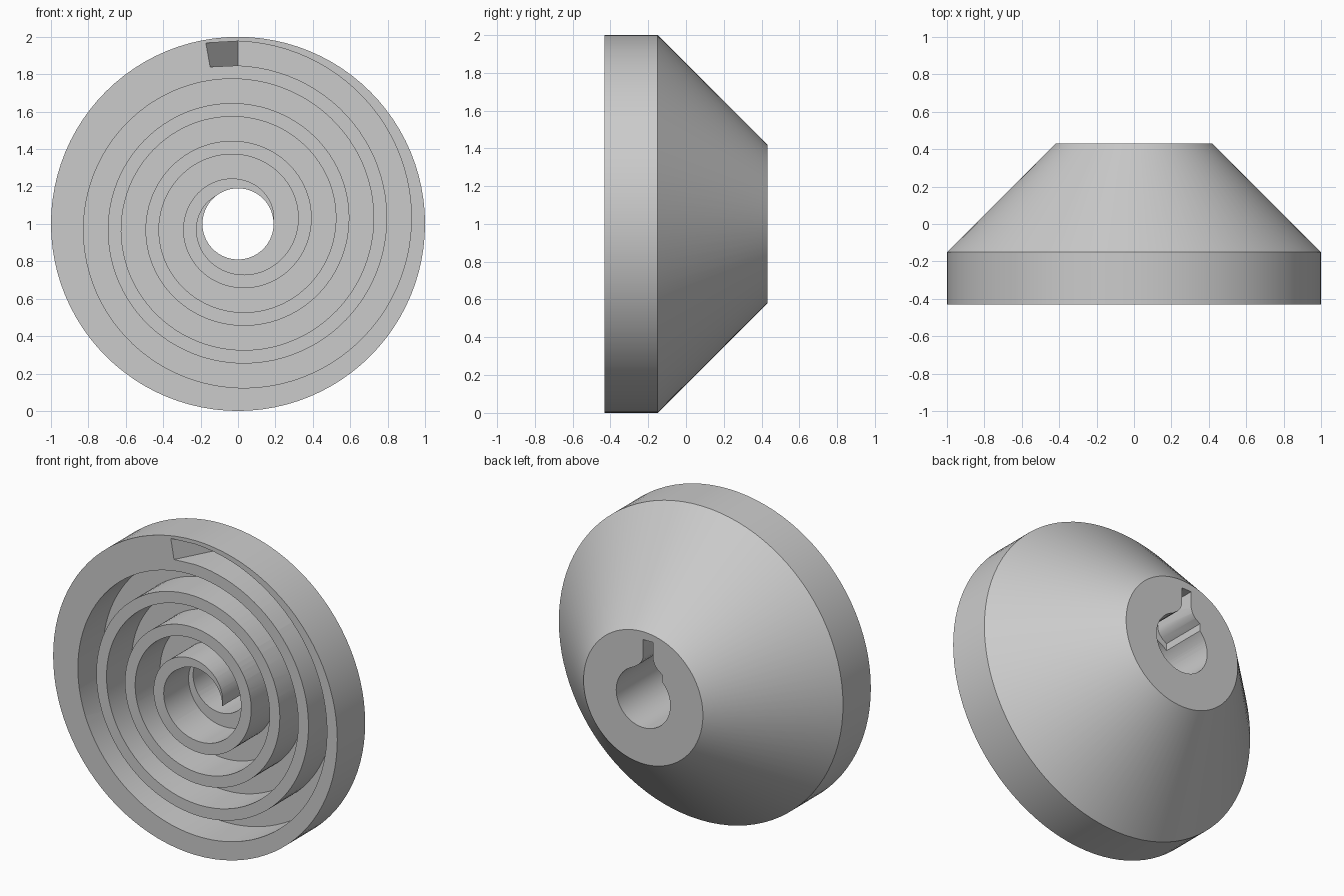
import bpy, bmesh, math

if "Cube" in bpy.data.objects:
    bpy.data.objects.remove(bpy.data.objects["Cube"])

FRONT, BACK = -0.43, 0.43
SEG = 96


def make_object(name, bm):
    bmesh.ops.recalc_face_normals(bm, faces=bm.faces)
    mesh = bpy.data.meshes.new(name)
    bm.to_mesh(mesh)
    bm.free()
    ob = bpy.data.objects.new(name, mesh)
    bpy.context.collection.objects.link(ob)
    return ob


def skin(name, rings, closed):
    """Join successive rings of points into a tube, looped or capped."""
    bm = bmesh.new()
    rows = [[bm.verts.new(p) for p in ring] for ring in rings]
    n, k = len(rows), len(rows[0])
    for i in range(n if closed else n - 1):
        a, b = rows[i], rows[(i + 1) % n]
        for j in range(k):
            bm.faces.new((a[j], a[(j + 1) % k], b[(j + 1) % k], b[j]))
    if not closed:
        bm.faces.new(rows[0])
        bm.faces.new(rows[-1])
    return make_object(name, bm)


def polar(r, turn, y):
    """Point at radius r, clockwise from the top as seen from the front."""
    a = turn * math.tau
    return (r * math.sin(a), y, 1 + r * math.cos(a))


# Conical body with through bore
profile = [(0.19, FRONT), (1.0, FRONT), (1.0, -0.15), (0.42, BACK), (0.19, BACK)]
body = skin("scroll_plate",
            [[polar(r, i / SEG, y) for r, y in profile] for i in range(SEG)], True)

# Spiral groove: ramps in at the outer end, runs into the bore at the inner end
PITCH, WIDTH, DEPTH, START = 0.202, 0.13, 0.25, -0.028
turns = [START] + [i / SEG for i in range(4 * SEG + 1)]
rings = []
for t in turns:
    outer = 0.977 - PITCH * t
    inner = outer - WIDTH
    floor = FRONT + (DEPTH if t >= 0 else 0.0)
    top = FRONT - 0.1
    rings.append([polar(outer, t, top), polar(outer, t, floor),
                  polar(inner, t, floor), polar(inner, t, top)])
groove = skin("groove_cutter", rings, False)

# Blind keyway with flared mouth in the back of the bore
half = [(0.035, 0.37), (0.035, 0.26), (0.045, 0.23), (0.065, 0.205), (0.1, 0.18), (0.1, 0.1)]
outline = half + [(-x, z) for x, z in reversed(half)]
keyway = skin("keyway_cutter",
              [[(x - 0.035, y, 1 + z) for x, z in outline] for y in (BACK - 0.3, BACK + 0.1)],
              False)

# Cut and clean up
bpy.context.view_layer.objects.active = body
body.select_set(True)
for cutter in (groove, keyway):
    mod = body.modifiers.new(cutter.name, "BOOLEAN")
    mod.operation = "DIFFERENCE"
    mod.solver = "EXACT"
    mod.object = cutter
    bpy.ops.object.modifier_apply(modifier=mod.name)
    bpy.data.objects.remove(cutter)
bpy.ops.object.shade_smooth_by_angle(angle=math.radians(25))
